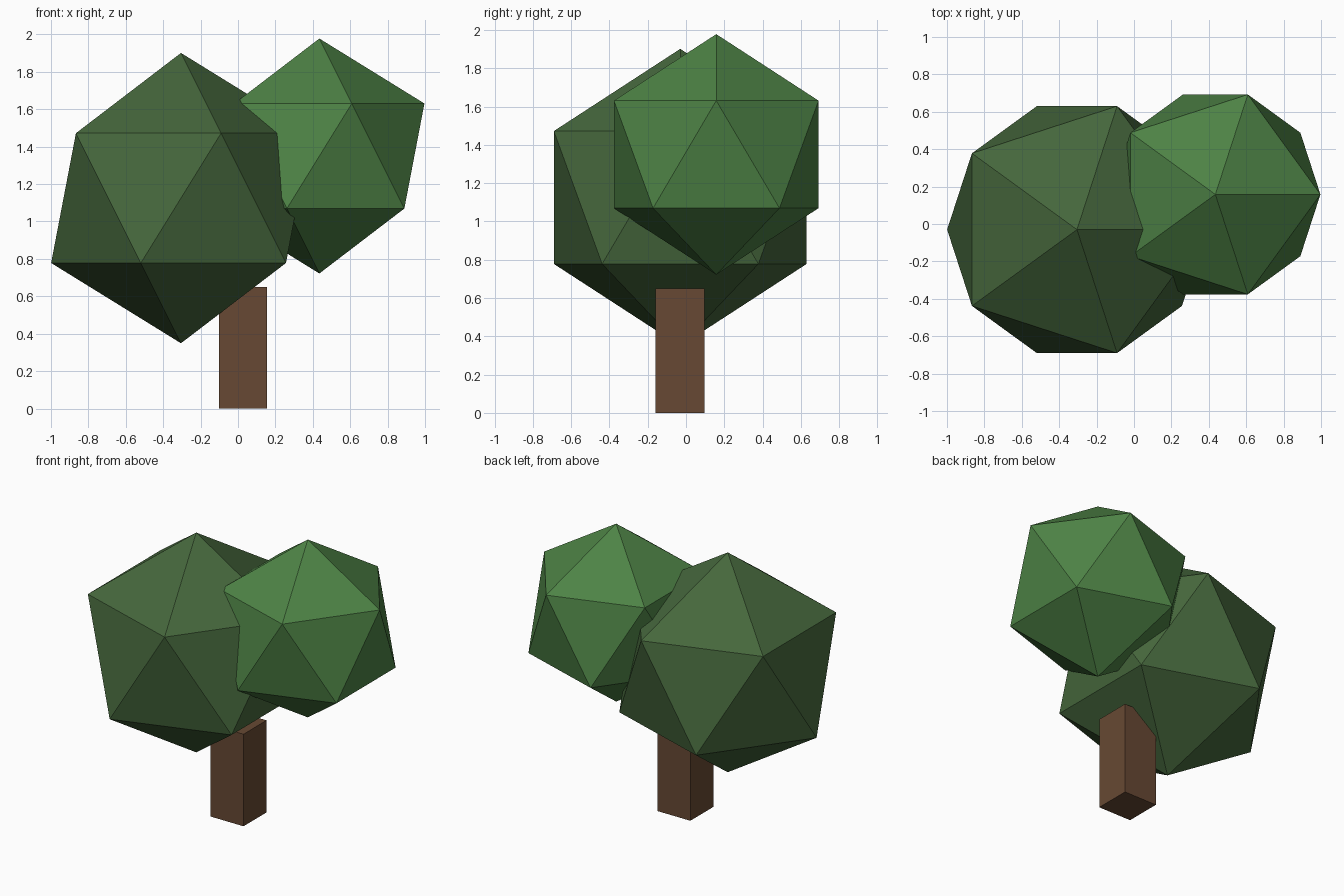
import bpy

if "Cube" in bpy.data.objects:
    bpy.data.objects.remove(bpy.data.objects["Cube"])

def material(name, rgb):
    m = bpy.data.materials.new(name)
    m.diffuse_color = (*rgb, 1.0)
    m.use_nodes = True
    m.node_tree.nodes["Principled BSDF"].inputs["Base Color"].default_value = m.diffuse_color
    return m

bark = material("bark brown", (0.135, 0.066, 0.033))
dark_leaf = material("dark leaf green", (0.060, 0.135, 0.045))
light_leaf = material("light leaf green", (0.075, 0.225, 0.060))

def finish(name, mat):
    ob = bpy.context.object
    ob.name = name
    ob.data.materials.append(mat)
    return ob

# square trunk
bpy.ops.mesh.primitive_cube_add(size=1, location=(0.027, -0.032, 0.325))
trunk = finish("trunk", bark)
trunk.scale = (0.257, 0.257, 0.65)

# two faceted leaf crowns (20-sided)
for name, loc, r, mat in (
    ("large_crown", (-0.305, -0.03, 1.125), 0.776, dark_leaf),
    ("small_crown", (0.435, 0.158, 1.35), 0.628, light_leaf),
):
    bpy.ops.mesh.primitive_ico_sphere_add(subdivisions=1, radius=r, location=loc)
    finish(name, mat)
